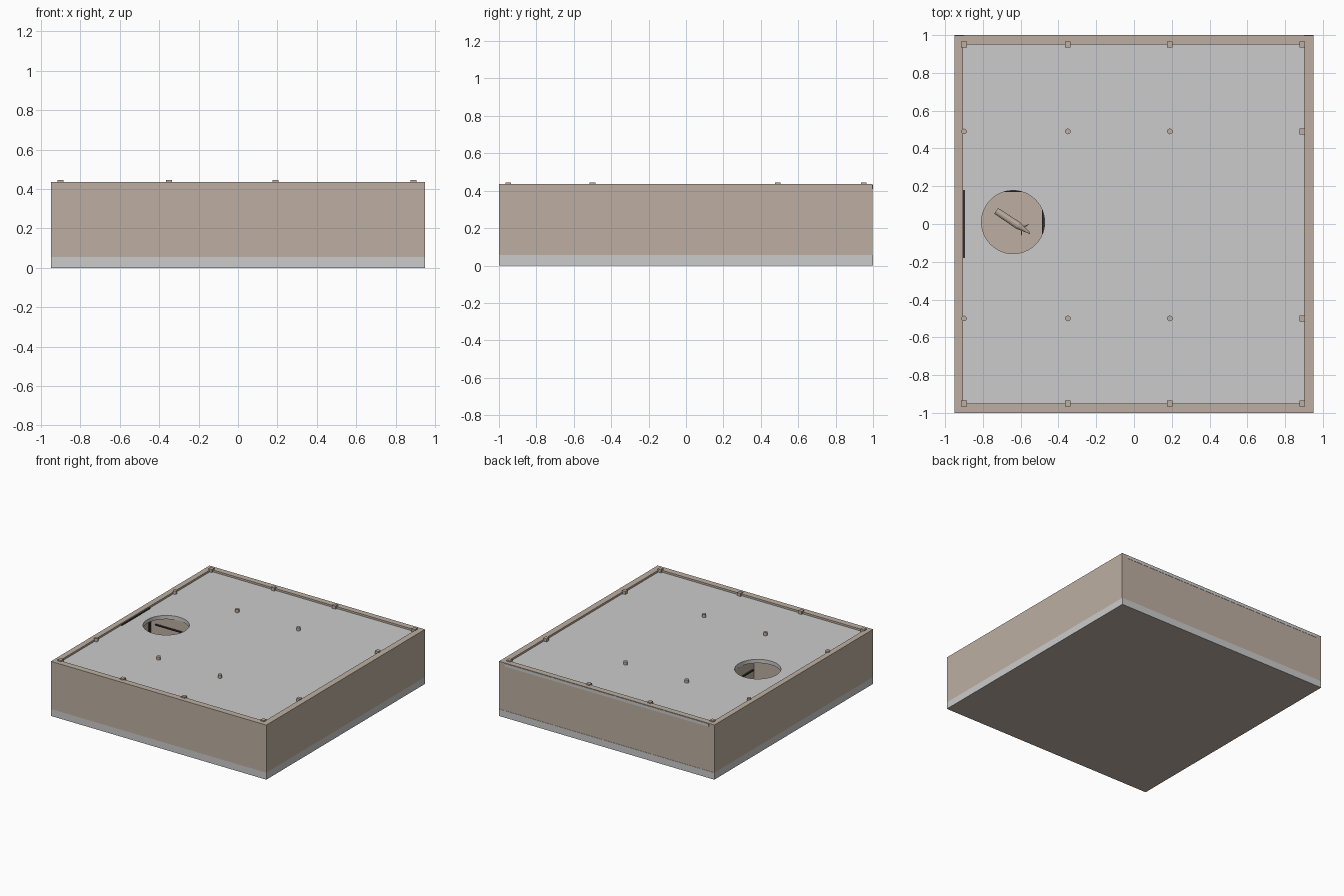
import bpy, bmesh, math
from mathutils import Vector

if "Cube" in bpy.data.objects:
    bpy.data.objects.remove(bpy.data.objects["Cube"])


def material(name, rgb):
    m = bpy.data.materials.new(name)
    m.diffuse_color = (*rgb, 1)
    m.use_nodes = True
    m.node_tree.nodes["Principled BSDF"].inputs["Base Color"].default_value = m.diffuse_color
    return m


BROWN = material("warm_brown", (0.51, 0.43, 0.36))
GREY = material("light_grey", (0.60, 0.60, 0.60))
DARK = material("dark_trim", (0.03, 0.03, 0.03))


def finish(name, bm, mat):
    bmesh.ops.recalc_face_normals(bm, faces=bm.faces)
    me = bpy.data.meshes.new(name)
    bm.to_mesh(me)
    bm.free()
    me.materials.append(mat)
    ob = bpy.data.objects.new(name, me)
    bpy.context.collection.objects.link(ob)
    return ob


def box(name, x0, x1, y0, y1, z0, z1, mat):
    bm = bmesh.new()
    bmesh.ops.create_cube(bm, size=1)
    for v in bm.verts:
        v.co = Vector(((x0, x1)[v.co.x > 0], (y0, y1)[v.co.y > 0], (z0, z1)[v.co.z > 0]))
    return finish(name, bm, mat)


def cone(name, p0, p1, r0, r1, mat, sides=16):
    p0, p1 = Vector(p0), Vector(p1)
    d = p1 - p0
    bm = bmesh.new()
    bmesh.ops.create_cone(bm, cap_ends=True, segments=sides, radius1=r0, radius2=r1, depth=d.length)
    rot = d.to_track_quat('Z', 'Y')
    for v in bm.verts:
        v.co = rot @ v.co + (p0 + p1) / 2
    return finish(name, bm, mat)


# base slab with brown floor and brown underside
base = box("base_slab", -0.95, 0.95, -1, 1, 0, 0.055, GREY)
base.data.materials.append(BROWN)
for p in base.data.polygons:
    if abs(p.normal.z) > 0.5:
        p.material_index = 1

# outer walls
TOP = 0.435
box("front_wall", -0.95, 0.95, -1, -0.95, 0.055, TOP, BROWN)
box("back_wall", -0.95, 0.95, 0.95, 0.998, 0.055, TOP, BROWN)
box("left_wall", -0.95, -0.905, -0.95, 0.95, 0.055, TOP, BROWN)
box("right_wall", 0.90, 0.95, -0.95, 0.95, 0.055, TOP, BROWN)
box("back_strip", -0.9, 0.9, 0.998, 1.0, 0.408, 0.43, GREY)

# roof slab with a round opening: square ring bridged to a circle
HX, HY, R, N = -0.64, 0.01, 0.167, 64
X0, X1, Y0, Y1 = -0.905, 0.90, -0.95, 0.95
bm = bmesh.new()
angles = sorted([2 * math.pi * i / N for i in range(N)] +
                [math.atan2(y - HY, x - HX) % (2 * math.pi) for x in (X0, X1) for y in (Y0, Y1)])
rings = []
for a in angles:
    c, s = math.cos(a), math.sin(a)
    tx = ((X1 if c > 0 else X0) - HX) / c if abs(c) > 1e-6 else 1e9
    ty = ((Y1 if s > 0 else Y0) - HY) / s if abs(s) > 1e-6 else 1e9
    t = min(tx, ty)
    rings.append([bm.verts.new((HX + r * c, HY + r * s, z))
                  for r, z in ((R, 0.42), (t, 0.42), (t, 0.39), (R, 0.39))])
for i, a in enumerate(rings):
    b = rings[(i + 1) % len(rings)]
    for k in range(4):
        bm.faces.new((a[k], a[(k + 1) % 4], b[(k + 1) % 4], b[k]))
finish("roof_slab", bm, GREY)

# columns: square along the walls, round inside
for x in (-0.90, -0.35, 0.19, 0.89):
    for y in (-0.95, -0.5, 0.49, 0.95):
        if abs(y) > 0.9 or x > 0.8:
            box("square_column", x - 0.015, x + 0.015, y - 0.015, y + 0.015, 0.055, 0.445, BROWN)
        else:
            cone("round_column", (x, y, 0.055), (x, y, 0.445), 0.015, 0.015, BROWN)

# small inner room under the opening
box("room_back_wall", -0.905, -0.46, 0.18, 0.20, 0.055, 0.39, BROWN)
box("room_front_wall", -0.905, -0.46, -0.20, -0.18, 0.055, 0.39, BROWN)
box("room_side_wall", -0.475, -0.455, -0.20, 0.20, 0.055, 0.39, BROWN)

# thin trims along the inner room
box("left_top_trim", -0.905, -0.896, -0.18, 0.18, 0.40, 0.426, DARK)
box("left_corner_trim", -0.905, -0.895, 0.165, 0.18, 0.055, 0.39, DARK)
box("side_trim", -0.487, -0.475, -0.16, 0.16, 0.30, 0.31, DARK)
box("back_trim", -0.85, -0.50, 0.17, 0.18, 0.30, 0.31, DARK)

# slender sculpture lying diagonally on a short post
tail, tip = Vector((-0.73, 0.07, 0.15)), Vector((-0.55, -0.05, 0.15))
d = tip - tail
side = Vector((-d.y, d.x, 0)).normalized()
cone("sculpture_body", tail, tail + d * 0.65, 0.018, 0.02, BROWN, 12)
cone("sculpture_nose", tail + d * 0.65, tip, 0.02, 0.003, BROWN, 12)
for s in (-1, 1):
    cone("sculpture_fin", tail + d * 0.75, tail + d * 0.85 + side * 0.035 * s, 0.006, 0.002, BROWN, 6)
mid = tail + d * 0.5
cone("sculpture_post", (mid.x, mid.y, 0.055), (mid.x, mid.y, 0.14), 0.012, 0.008, BROWN, 12)
